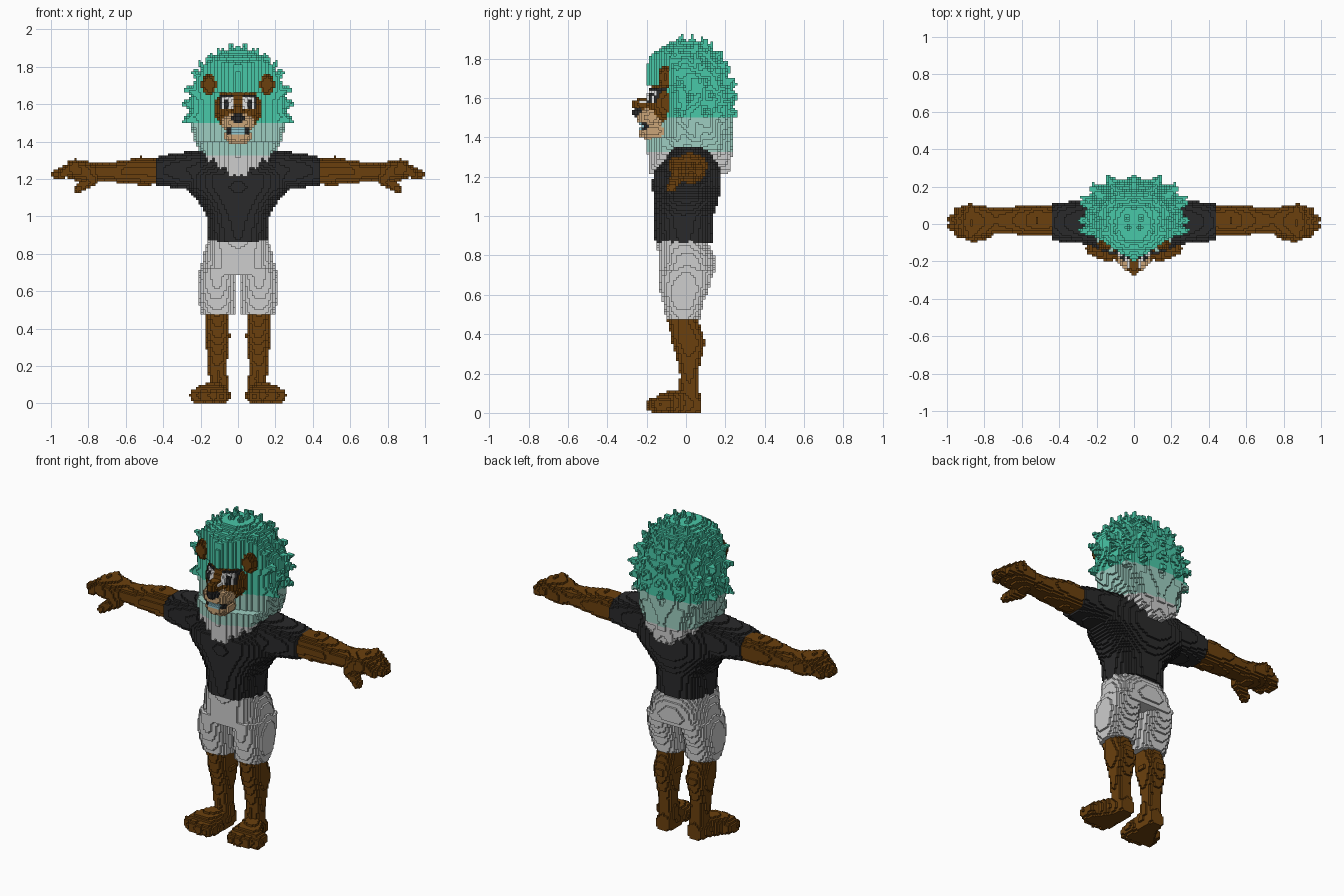
import bpy, math

if "Cube" in bpy.data.objects:
    bpy.data.objects.remove(bpy.data.objects["Cube"])

H = 0.0125   # voxel size
grid = {}    # (i, j, k) -> part name; later parts overwrite earlier ones


def material(name, r, g, b):
    m = bpy.data.materials.new(name)
    m.diffuse_color = [((c / 255 + .055) / 1.055) ** 2.4 for c in (r, g, b)] + [1]
    m.use_nodes = True
    m.node_tree.nodes["Principled BSDF"].inputs["Base Color"].default_value = m.diffuse_color
    return m


MATS = [material("brown", 107, 64, 13), material("black", 42, 42, 43),
        material("light grey", 205, 205, 205), material("teal", 73, 200, 168),
        material("pale teal", 157, 206, 193), material("tan", 203, 165, 120),
        material("white", 240, 240, 240), material("pale blue", 145, 198, 208)]
BROWN, BLACK, GREY, TEAL, PALE, TAN, WHITE, BLUE = range(8)


def fill(part, lo, hi, inside):
    """Fill cells on the +x half where inside() holds, mirrored to -x."""
    rng = [range(math.floor(a / H), math.ceil(b / H) + 1) for a, b in zip(lo, hi)]
    for i in rng[0]:
        for j in rng[1]:
            for k in rng[2]:
                if i >= 0 and k >= 0 and inside((i + .5) * H, (j + .5) * H, (k + .5) * H):
                    grid[i, j, k] = grid[-1 - i, j, k] = part


def loft(part, axis, secs, n=2.3, rule=None):
    """Superellipse sections (t, centre u, centre v, radius u, radius v) along an axis."""
    a = "xyz".index(axis)
    u, v = [c for c in range(3) if c != a]
    secs = sorted(secs)

    def inside(*p):
        t = p[a]
        if not secs[0][0] <= t <= secs[-1][0]:
            return False
        for s, e in zip(secs, secs[1:]):
            if t <= e[0]:
                f = (t - s[0]) / (e[0] - s[0])
                _, cu, cv, ru, rv = [x + (y - x) * f for x, y in zip(s, e)]
                break
        du, dv = p[u] - cu, p[v] - cv
        if rule:
            g = rule(*p)
            if not g:
                return False
            du, dv = du / g, dv / g
        return abs(du / ru) ** n + abs(dv / rv) ** n <= 1

    lo, hi = [0] * 3, [0] * 3
    lo[a], hi[a] = secs[0][0], secs[-1][0]
    for c, ci in ((u, 1), (v, 2)):
        lo[c] = min(s[ci] - s[ci + 2] for s in secs) - .03
        hi[c] = max(s[ci] + s[ci + 2] for s in secs) + .03
    fill(part, lo, hi, inside)


def blob(part, c, r):
    fill(part, [a - b for a, b in zip(c, r)], [a + b for a, b in zip(c, r)],
         lambda *p: sum(((q - a) / b) ** 2 for q, a, b in zip(p, c, r)) <= 1)


def cone(part, p0, r0, p1, r1):
    """Round-ended tapered limb from p0 to p1."""
    d = [b - a for a, b in zip(p0, p1)]
    dd = sum(x * x for x in d)

    def inside(*p):
        t = max(0, min(1, sum((q - a) * x for q, a, x in zip(p, p0, d)) / dd))
        return math.dist(p, [a + x * t for a, x in zip(p0, d)]) <= r0 + (r1 - r0) * t
    m = max(r0, r1)
    fill(part, [min(a, b) - m for a, b in zip(p0, p1)],
         [max(a, b) + m for a, b in zip(p0, p1)], inside)


# legs and feet with four toes
loft("legs", "z", [(.06, .105, .02, .05, .05), (.13, .105, .018, .05, .05),
                   (.2, .11, .015, .05, .046), (.3, .11, .016, .06, .068),
                   (.36, .11, .014, .068, .086), (.42, .11, -.002, .063, .082),
                   (.48, .11, -.02, .06, .078)])
loft("feet", "y", [(.07, .105, .04, .042, .045), (0, .11, .052, .055, .062),
                   (-.08, .14, .048, .08, .062), (-.15, .155, .04, .098, .052)], 2.8)
for x, y in ((.088, -.162), (.133, -.168), (.18, -.158), (.222, -.135)):
    cone("feet", (x - .01, -.1, .042), .04, (x, y, .04), .035)

# shorts
loft("shorts", "z", [(.685, 0, 0, .205, .137), (.74, 0, .007, .195, .145),
                     (.8, 0, .002, .185, .142), (.84, 0, -.01, .172, .135),
                     (.875, 0, -.02, .16, .13)], 2.5)
loft("shorts", "z", [(.47, .105, -.015, .087, .086), (.55, .115, -.015, .1, .102),
                     (.62, .116, -.01, .102, .122), (.72, .11, .002, .095, .14)], 2.4)

# arms and hands
loft("arms", "x", [(.43, .02, 1.24, .08, .07), (.52, .022, 1.243, .08, .077),
                   (.6, .02, 1.24, .079, .062), (.68, .018, 1.236, .068, .053),
                   (.74, .018, 1.236, .066, .045), (.8, .012, 1.235, .086, .06),
                   (.87, .01, 1.25, .098, .057), (.91, .01, 1.25, .09, .043)])
for y, x in ((-.058, .945), (-.014, .975), (.032, .972), (.078, .945)):
    cone("hands", (.87, y, 1.268), .031, (x, y * .8, 1.222), .024)
cone("hands", (.78, -.04, 1.2), .036, (.855, -.075, 1.147), .025)

# shirt with sleeves
loft("shirt", "z", [(.865, 0, -.01, .157, .146), (1, 0, -.01, .165, .15),
                    (1.08, 0, 0, .215, .166), (1.15, 0, .005, .285, .175),
                    (1.22, 0, .005, .3, .173), (1.3, 0, .025, .28, .135),
                    (1.36, 0, .03, .2, .09)], 2.3)
loft("shirt", "x", [(.2, .01, 1.25, .12, .107), (.3, .01, 1.244, .115, .097),
                    (.38, .01, 1.245, .106, .086), (.443, .01, 1.241, .1, .073)], 2.5)


# mane: wedge-fronted mass with rippled strands and a pointed lower edge
def mane_rule(x, y, z):
    if z < 1.2 + .68 * abs(x) + .02 * math.sin(abs(x) * 110):
        return 0
    if 1.4 < z < 1.66:
        front = -.145 + .42 * abs(x)
    else:
        front = -.2 + (.63 if z > 1.5 else .42) * abs(x)
    if y < front:
        return 0
    return 1 + .03 * math.sin(14 * math.atan2(y, abs(x)) + 2 * math.sin(z * 22))


loft("mane", "z", [(1.18, 0, .01, .18, .2), (1.33, 0, .02, .2, .21),
                   (1.42, 0, .02, .23, .215), (1.5, 0, .02, .245, .215),
                   (1.6, 0, .02, .255, .22), (1.7, 0, .005, .24, .21),
                   (1.8, 0, -.01, .19, .185), (1.85, 0, 0, .14, .13),
                   (1.885, 0, 0, .08, .08)], 2.6, mane_rule)

# mane spikes: rows of cones reaching an oval shell
for lat, first, count in ((-12, -8, 5), (4, 0, 5), (17, -10, 5), (34, -14, 5),
                          (50, -50, 6), (64, -75, 5), (79, -60, 3)):
    for s in range(count):
        az = math.radians(first + (92 - first) * s / (count - 1))
        la = math.radians(lat + 4 * math.sin(s * 2.4))
        sy = math.sin(az)
        d = (.3 * math.cos(la) * math.cos(az) ** .8 if math.cos(az) > 0 else 0,
             .25 * math.cos(la) * math.copysign(abs(sy) ** .75, sy),
             .34 * math.sin(la))
        c = (0, .02, 1.58)
        cone("mane", [a + .68 * b for a, b in zip(c, d)], .05,
             [a + b for a, b in zip(c, d)], .007)

# head, ears, muzzle, nose
blob("head", (0, -.08, 1.575), (.128, .127, .125))
blob("ears", (.155, -.107, 1.705), (.04, .034, .057))
blob("muzzle", (0, -.18, 1.5), (.088, .075, .055))
blob("muzzle", (0, -.165, 1.43), (.078, .078, .05))
blob("head", (0, -.215, 1.568), (.036, .06, .036))
blob("nose", (0, -.235, 1.525), (.034, .038, .026))


# colour rules
def head_colour(x, y, z):
    x = abs(x)
    if y < -.1 and .028 < x < .1 and 1.57 < z < 1.65:
        if z > 1.632 or (.045 < x < .078 and z < 1.622):
            return BLACK
        return WHITE if x < .09 else BLACK
    return BROWN


def muzzle_colour(x, y, z):
    if y < -.19 and 1.435 < z < 1.475 and abs(x) < .06:
        return BLUE if abs(x) < .04 else BLACK
    return TAN


RULES = {"legs": BROWN, "feet": BROWN, "arms": BROWN, "hands": BROWN, "ears": BROWN,
         "shorts": GREY, "shirt": BLACK, "nose": BLACK,
         "head": head_colour, "muzzle": muzzle_colour,
         "mane": lambda x, y, z: TEAL if z > 1.495 else PALE if z > 1.32 else GREY}

# cube faces: neighbour step and corner offsets
FACES = [((1, 0, 0), ((1, 0, 0), (1, 1, 0), (1, 1, 1), (1, 0, 1))),
         ((-1, 0, 0), ((0, 0, 0), (0, 0, 1), (0, 1, 1), (0, 1, 0))),
         ((0, 1, 0), ((0, 1, 0), (0, 1, 1), (1, 1, 1), (1, 1, 0))),
         ((0, -1, 0), ((0, 0, 0), (1, 0, 0), (1, 0, 1), (0, 0, 1))),
         ((0, 0, 1), ((0, 0, 1), (1, 0, 1), (1, 1, 1), (0, 1, 1))),
         ((0, 0, -1), ((0, 0, 0), (0, 1, 0), (1, 1, 0), (1, 0, 0)))]

# build one mesh per part from the exposed voxel faces
for part, rule in RULES.items():
    verts, faces, mats = {}, [], []
    for cell, owner in grid.items():
        if owner != part:
            continue
        col = rule(*[(c + .5) * H for c in cell]) if callable(rule) else rule
        for step, corners in FACES:
            if tuple(c + s for c, s in zip(cell, step)) in grid:
                continue
            faces.append([verts.setdefault(tuple(c + o for c, o in zip(cell, cor)), len(verts))
                          for cor in corners])
            mats.append(col)
    me = bpy.data.meshes.new(part)
    me.from_pydata([[c * H for c in v] for v in verts], [], faces)
    used = sorted(set(mats))
    for m in used:
        me.materials.append(MATS[m])
    me.polygons.foreach_set("material_index", [used.index(m) for m in mats])
    me.update()
    bpy.context.collection.objects.link(bpy.data.objects.new(part, me))
